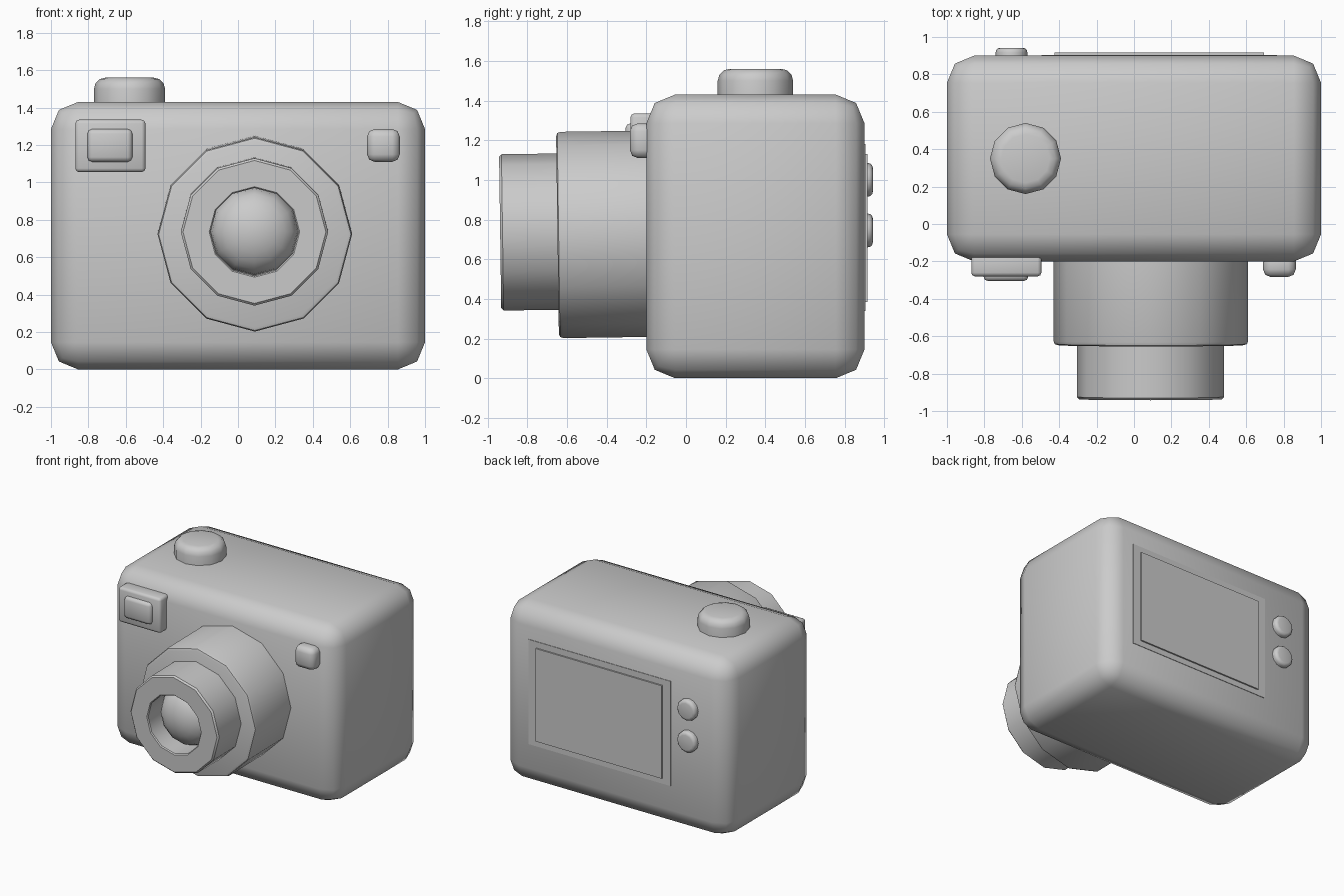
import bpy, bmesh, math
from mathutils import Matrix, Vector

if "Cube" in bpy.data.objects:
    bpy.data.objects.remove(bpy.data.objects["Cube"])


def finish(name, bm, matrix=None, angle=35):
    if matrix is not None:
        bm.transform(matrix)
    bmesh.ops.recalc_face_normals(bm, faces=bm.faces[:])
    mesh = bpy.data.meshes.new(name)
    bm.to_mesh(mesh)
    bm.free()
    obj = bpy.data.objects.new(name, mesh)
    bpy.context.collection.objects.link(obj)
    bpy.ops.object.select_all(action='DESELECT')
    obj.select_set(True)
    bpy.context.view_layer.objects.active = obj
    bpy.ops.object.shade_smooth_by_angle(angle=math.radians(angle))
    return obj


def box(name, lo, hi, bevel=0.0, segments=2, angle=50):
    lo, hi = Vector(lo), Vector(hi)
    bm = bmesh.new()
    bmesh.ops.create_cube(bm, size=1)
    bmesh.ops.scale(bm, vec=hi - lo, verts=bm.verts[:])
    bmesh.ops.translate(bm, vec=(lo + hi) / 2, verts=bm.verts[:])
    if bevel:
        bmesh.ops.bevel(bm, geom=bm.edges[:], offset=bevel, segments=segments,
                        profile=0.5, affect='EDGES')
    return finish(name, bm, None, angle)


def lathe(name, profile, origin, tilt, sides=12, angle=35):
    """Spin (radius, distance) points around an axis tipped about x."""
    bm = bmesh.new()
    rings = []
    for r, d in profile:
        if r == 0:
            rings.append([bm.verts.new((0, 0, d))] * sides)
        else:
            rings.append([bm.verts.new((r * math.cos(2 * math.pi * i / sides),
                                        r * math.sin(2 * math.pi * i / sides), d))
                          for i in range(sides)])
    for a, b in zip(rings, rings[1:]):
        for i in range(sides):
            j = (i + 1) % sides
            bm.faces.new(list(dict.fromkeys([a[i], a[j], b[j], b[i]])))
    m = Matrix.Translation(origin) @ Matrix.Rotation(math.radians(tilt), 4, 'X')
    return finish(name, bm, m, angle)


def knob(name, r, h, bevel, origin, tilt):
    steps = [i * math.pi / 6 for i in range(4)]
    rim = [(r - bevel + bevel * math.cos(t), h - bevel + bevel * math.sin(t)) for t in steps]
    return lathe(name, [(0, -0.04), (r, -0.04)] + rim + [(0, h)], origin, tilt)


# Rounded body
box("body", (-1, -0.2, 0), (1, 0.9, 1.43), 0.145)

# Lens barrels, tipped slightly downward
TILT = 90.8
lathe("outer_barrel", [(0, -0.5), (0.52, -0.5), (0.52, -0.022), (0.514, -0.006),
                       (0.498, 0), (0, 0)], (0.09, -0.648, 0.722), TILT)
lens_origin = (0.088, -0.937, 0.735)
lathe("inner_barrel", [(0, -0.4), (0.394, -0.4), (0.394, -0.012), (0.382, 0),
                       (0.242, 0), (0.235, -0.008), (0.235, -0.2), (0, -0.2)],
      lens_origin, TILT)

# Domed glass inside the barrel
dome = [(0.234 * math.cos(i * math.pi / 12), -0.2 + 0.16 * math.sin(i * math.pi / 12))
        for i in range(6)]
lathe("lens_glass", dome + [(0, -0.04)], lens_origin, TILT, angle=60)

# Shutter button on top
knob("shutter_button", 0.19, 0.13, 0.06, (-0.58, 0.35, 1.43), 0)

# Viewfinder and flash on the front
box("viewfinder_frame", (-0.87, -0.28, 1.055), (-0.495, -0.15, 1.335), 0.02)
box("viewfinder_window", (-0.805, -0.305, 1.11), (-0.565, -0.24, 1.285), 0.025)
box("flash", (0.69, -0.283, 1.11), (0.865, -0.15, 1.285), 0.04)

# Rear screen with its thin surround
box("screen_frame", (-0.495, 0.85, 0.34), (0.765, 0.904, 1.18))
box("screen", (-0.425, 0.85, 0.385), (0.695, 0.916, 1.13))

# Rear buttons
for i, z in enumerate((1.0, 0.745)):
    knob(f"rear_button_{i + 1}", 0.085, 0.042, 0.025, (-0.655, 0.9, z), -90)
